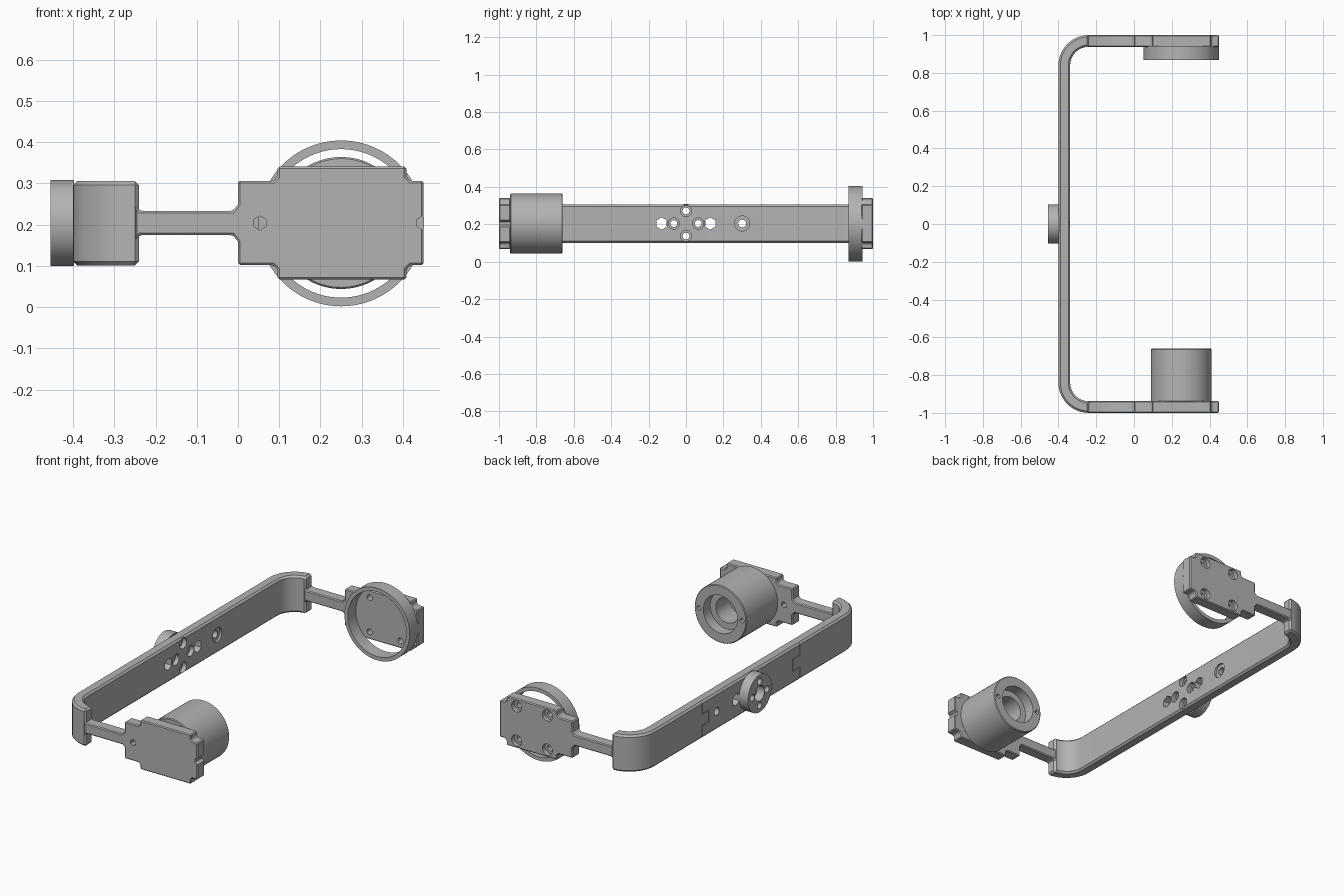
import bpy, bmesh, math
from mathutils import Matrix, Vector

if "Cube" in bpy.data.objects:
    bpy.data.objects.remove(bpy.data.objects["Cube"])

ZC = 0.204          # height of the centre line
PX = 0.25           # x of motor and ring axes

grey = bpy.data.materials.new("grey_plastic")
grey.use_nodes = True
grey.diffuse_color = (0.45, 0.45, 0.45, 1)
grey.node_tree.nodes["Principled BSDF"].inputs["Base Color"].default_value = (0.45, 0.45, 0.45, 1)


def make(name, bm):
    bmesh.ops.recalc_face_normals(bm, faces=bm.faces)
    me = bpy.data.meshes.new(name)
    bm.to_mesh(me)
    bm.free()
    me.materials.append(grey)
    ob = bpy.data.objects.new(name, me)
    bpy.context.collection.objects.link(ob)
    return ob


def prism(name, points, direction):
    """Extrude a closed outline along a direction."""
    bm = bmesh.new()
    face = bm.faces.new([bm.verts.new(p) for p in points])
    ext = bmesh.ops.extrude_face_region(bm, geom=[face])
    moved = [v for v in ext["geom"] if isinstance(v, bmesh.types.BMVert)]
    bmesh.ops.translate(bm, vec=direction, verts=moved)
    return make(name, bm)


def cylinder(name, start, end, radius, sides=64, radius_end=None):
    a, b = Vector(start), Vector(end)
    turn = (b - a).to_track_quat('Z', 'Y').to_matrix().to_4x4()
    bm = bmesh.new()
    bmesh.ops.create_cone(bm, cap_ends=True, segments=sides, radius1=radius,
                          radius2=radius if radius_end is None else radius_end,
                          depth=(b - a).length,
                          matrix=Matrix.Translation((a + b) / 2) @ turn)
    return make(name, bm)


def box(name, center, size):
    bm = bmesh.new()
    bmesh.ops.create_cube(bm, size=1, matrix=Matrix.Translation(center) @ Matrix.Diagonal((*size, 1)))
    return make(name, bm)


def apply(ob, mod):
    bpy.ops.object.select_all(action='DESELECT')
    bpy.context.view_layer.objects.active = ob
    ob.select_set(True)
    bpy.ops.object.modifier_apply(modifier=mod.name)


def bevel(ob, width, segments=1):
    mod = ob.modifiers.new("bevel", 'BEVEL')
    mod.width, mod.segments = width, segments
    mod.limit_method, mod.angle_limit = 'ANGLE', math.radians(40)
    apply(ob, mod)


def cut(ob, cutter):
    mod = ob.modifiers.new("cut", 'BOOLEAN')
    mod.operation, mod.solver, mod.object = 'DIFFERENCE', 'EXACT', cutter
    apply(ob, mod)
    bpy.data.objects.remove(cutter)


def cut_x(ob, y, z, x0, x1, radius, sides=32):
    cut(ob, cylinder("cutter", (x0, y, z), (x1, y, z), radius, sides))


def cut_y(ob, x, z, y0, y1, radius, sides=32, radius_end=None):
    cut(ob, cylinder("cutter", (x, y0, z), (x, y1, z), radius, sides, radius_end))


# U-shaped band: outer and inner outline with rounded corners
def u_path(inset):
    centre, radius = (-0.24, 0.84), 0.16 - inset
    pts = [(-0.245 + 0.005, -1 + inset)]
    for side in (-1, 1):
        arc = []
        for i in range(13):
            a = math.radians(90 + 90 * i / 12)
            arc.append((centre[0] + radius * math.cos(a), side * (centre[1] + radius * math.sin(a))))
        pts += arc[1:] if side < 0 else arc[::-1]
    return pts


outline = u_path(0) + u_path(0.062)[::-1]
band = prism("band", [(x, y, 0.101) for x, y in outline], (0, 0, 0.205))
bevel(band, 0.01)

# screw holes, hexagonal holes and the cable hole in the band
screws = [(0.065, 0), (-0.065, 0), (0, 0.067), (0, -0.067)]
for y, dz in screws:
    cut_x(band, y, ZC + dz, -0.45, -0.3, 0.018)
    cut_x(band, y, ZC + dz, -0.362, -0.3, 0.03)
for y in (-0.13, 0.13):
    cut_x(band, y, ZC, -0.45, -0.3, 0.033, 6)
cut_x(band, 0.3, ZC, -0.45, -0.3, 0.021)
cut_x(band, 0.3, ZC, -0.35, -0.3, 0.04)

# tongue-shaped joint seams on the outer face
for side in (-1, 1):
    for y, dz, ly, lz in ((0.43, 0.068, 0.004, 0.074), (0.43, -0.068, 0.004, 0.074),
                          (0.37, 0, 0.004, 0.066), (0.4, 0.033, 0.064, 0.004),
                          (0.4, -0.033, 0.064, 0.004)):
        cut(band, box("cutter", (-0.4, side * y, ZC + dz), (0.008, ly, lz)))

# hub on the outer side of the band
hub = cylinder("pivot_hub", (-0.455, 0, ZC), (-0.398, 0, ZC), 0.104)
cut_x(hub, 0, ZC, -0.5, -0.41, 0.042, 48)
for y, dz in screws:
    cut_x(hub, y, ZC + dz, -0.5, -0.3, 0.018)

# arms: thin neck widening into a stepped mounting plate
half = [(-0.25, 0.045), (-0.237, 0.029), (-0.013, 0.029), (0, 0.045), (0, 0.102),
        (0.085, 0.102), (0.096, 0.112), (0.096, 0.137), (0.408, 0.137),
        (0.408, 0.112), (0.418, 0.102), (0.45, 0.102)]
profile = half + [(x, -dz) for x, dz in half[::-1]]
arms = {}
for name, y in (("front_arm", -1), ("back_arm", 0.938)):
    arms[name] = prism(name, [(x, y, ZC + dz) for x, dz in profile], (0, 0.062, 0))
    bevel(arms[name], 0.005)

# guide holes in the front plate, countersunk screws in the back plate
for x, r in ((0.053, 0.017), (0.45, 0.018)):
    cut_y(arms["front_arm"], x, ZC, -1.1, -0.9, r, 6)
for sx in (-1, 1):
    for sz in (-1, 1):
        x, z = PX + sx * 0.095, ZC + sz * 0.095
        cut_y(arms["back_arm"], x, z, 0.9, 1.1, 0.016)
        cut_y(arms["back_arm"], x, z, 0.975, 1.1, 0.031)

# motor housing with a stepped recess and two rim holes
motor = cylinder("motor_housing", (PX, -0.94, ZC), (PX, -0.66, ZC), 0.16, 96)
bevel(motor, 0.004)
cut_y(motor, PX, ZC, -0.72, -0.6, 0.105, 64)
cut_y(motor, PX, ZC, -0.84, -0.6, 0.07, 48)
for sx in (-1, 1):
    cut_y(motor, PX + sx * 0.133, ZC, -0.7, -0.6, 0.012, 24)

# open ring fixed to the back plate
ring = cylinder("holder_ring", (PX, 0.868, 0.203), (PX, 0.943, 0.203), 0.201, 96)
cut_y(ring, PX, 0.203, 0.8, 1.0, 0.18, 96)

for ob in (band, hub, motor, ring, *arms.values()):
    bpy.ops.object.select_all(action='DESELECT')
    bpy.context.view_layer.objects.active = ob
    ob.select_set(True)
    bpy.ops.object.shade_smooth_by_angle(angle=math.radians(30))
